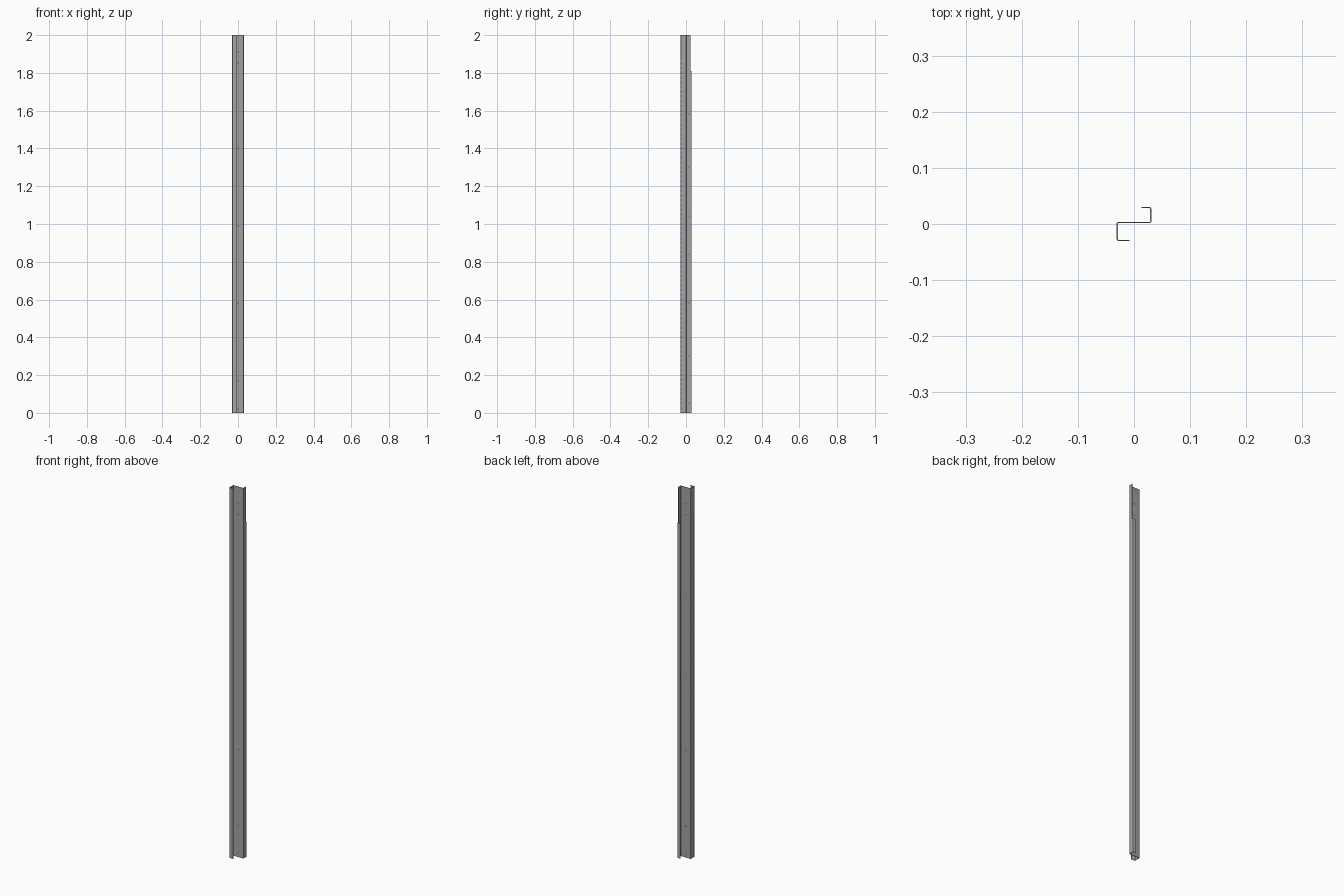
import bpy, bmesh, math
from mathutils import Vector, Matrix

if "Cube" in bpy.data.objects:
    bpy.data.objects.remove(bpy.data.objects["Cube"])

H, T, R = 2.0, 0.0022, 0.0022   # height, sheet thickness, bend radius


def rounded(points, r, n=4):
    """Polyline with each inner corner replaced by a small bend."""
    pts = [Vector(p) for p in points]
    out = [pts[0]]
    for a, b, c in zip(pts, pts[1:], pts[2:]):
        u, v = (a - b).normalized(), (c - b).normalized()
        centre = b + (u + v) * r
        for i in range(n + 1):
            t = math.pi / 2 * i / n
            out.append(centre - v * r * math.cos(t) - u * r * math.sin(t))
    return out + [pts[-1]]


def make_object(name, bm):
    bmesh.ops.recalc_face_normals(bm, faces=bm.faces)
    me = bpy.data.meshes.new(name)
    bm.to_mesh(me)
    bm.free()
    ob = bpy.data.objects.new(name, me)
    bpy.context.collection.objects.link(ob)
    return ob


# folded Z-shaped sheet with a lip on each flange
profile = rounded([(0.013, 0.0292), (0.0298, 0.0292), (0.0298, 0.0027),
                   (-0.0298, 0.0027), (-0.0298, -0.0292), (-0.008, -0.0292)], R)
bm = bmesh.new()
low = [bm.verts.new((p.x, p.y, 0)) for p in profile]
high = [bm.verts.new((p.x, p.y, H)) for p in profile]
for i in range(len(low) - 1):
    bm.faces.new((low[i], low[i + 1], high[i + 1], high[i]))
post = make_object("folded_post", bm)
solid = post.modifiers.new("thickness", 'SOLIDIFY')
solid.thickness, solid.offset, solid.use_even_offset = T, 0, True

# dark grey steel
steel = bpy.data.materials.new("dark_steel")
steel.diffuse_color = (0.36, 0.37, 0.365, 1)
steel.use_nodes = True
steel.node_tree.nodes["Principled BSDF"].inputs["Base Color"].default_value = steel.diffuse_color
post.data.materials.append(steel)

# cutters for slots, holes and the notch at the top
bm = bmesh.new()


def box(centre, size):
    bmesh.ops.create_cube(bm, size=1, matrix=Matrix.Translation(centre)
                          @ Matrix.Diagonal((*size, 1)))


def hole(centre, radius, axis, depth=0.012):
    rot = Matrix.Rotation(math.pi / 2, 4, 'X' if axis == 'Y' else 'Y')
    bmesh.ops.create_cone(bm, cap_ends=True, segments=12, radius1=radius,
                          radius2=radius, depth=depth,
                          matrix=Matrix.Translation(centre) @ rot)


# row of slots in the front flange
for i in range(75):
    box((-0.0298, -0.0250, 0.013 + i * 0.025), (0.01, 0.0036, 0.012))
# holes in the web
for z in (0.02, 0.17, 0.58, 0.99, 1.40, 1.85, 1.91):
    hole((0, 0.0027, z), 0.002, 'Y')
# holes in the rear flange
for z in (0.05, 0.30, 0.58, 0.84, 1.04, 1.30, 1.58):
    hole((0.0298, 0.015, z), 0.0013, 'X')
# rear lip removed near the top
box((0.02, 0.044, 1.92), (0.06, 0.04, 0.22))
cutter = make_object("hole_cutter", bm)
cutter.hide_render = True

cut = post.modifiers.new("holes", 'BOOLEAN')
cut.operation, cut.solver, cut.object = 'DIFFERENCE', 'EXACT', cutter

# bake the cuts, then shade
bpy.context.view_layer.objects.active = post
post.select_set(True)
for m in ("thickness", "holes"):
    bpy.ops.object.modifier_apply(modifier=m)
bpy.data.objects.remove(cutter)
bpy.ops.object.shade_smooth_by_angle(angle=math.radians(30))
